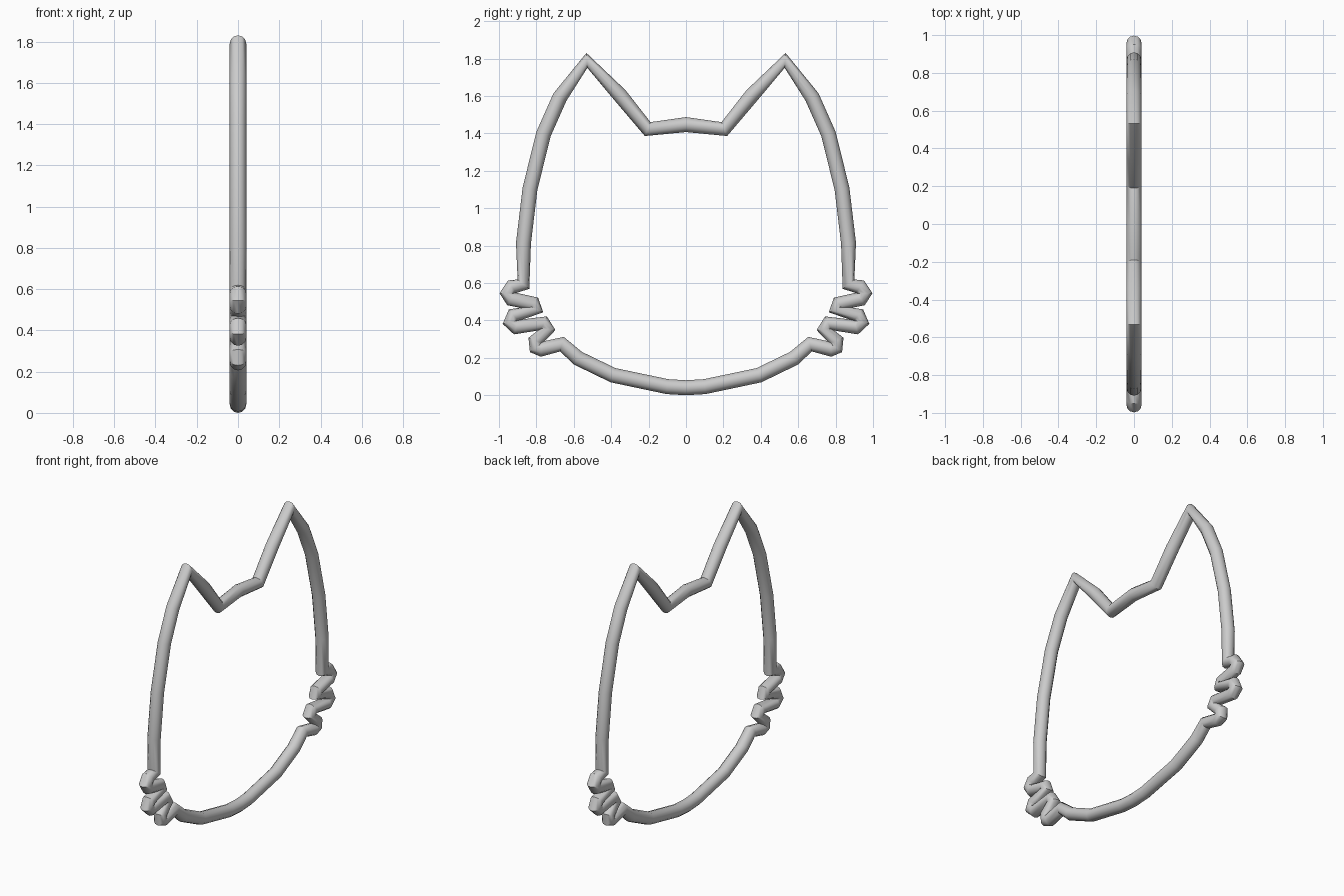
import bpy

if "Cube" in bpy.data.objects:
    bpy.data.objects.remove(bpy.data.objects["Cube"])

RADIUS = 0.04

# Half outline (y, z) of the tube centre line, from forehead to chin
half = [
    (0.205, 1.423), (0.353, 1.604), (0.53, 1.79),            # inner ear to tip
    (0.674, 1.594), (0.762, 1.396), (0.834, 1.104),          # outer ear, cheek
    (0.869, 0.813), (0.869, 0.594),
    (0.93, 0.58), (0.957, 0.545), (0.934, 0.515),            # upper whisker
    (0.815, 0.49), (0.80, 0.46),
    (0.922, 0.428), (0.941, 0.39), (0.909, 0.364),           # middle whisker
    (0.76, 0.385), (0.738, 0.353),
    (0.805, 0.292), (0.803, 0.255), (0.775, 0.246),          # lower whisker
    (0.663, 0.273), (0.578, 0.198), (0.39, 0.107), (0.10, 0.046),
]
path = [(0, 1.447)] + half + [(0, 0.04)] + [(-y, z) for y, z in reversed(half)]

# Round tube swept along the closed outline
curve = bpy.data.curves.new("cat_head_outline", 'CURVE')
curve.dimensions = '3D'
curve.bevel_depth = RADIUS
curve.bevel_resolution = 4
spline = curve.splines.new('POLY')
spline.points.add(len(path) - 1)
for p, (y, z) in zip(spline.points, path):
    p.co = (0, y, z, 1)
spline.use_cyclic_u = True
spline.use_smooth = True

outline = bpy.data.objects.new("cat_head_outline", curve)
bpy.context.collection.objects.link(outline)
bpy.context.view_layer.objects.active = outline
outline.select_set(True)
bpy.ops.object.convert(target='MESH')
bpy.ops.object.shade_smooth_by_angle(angle=0.7)
